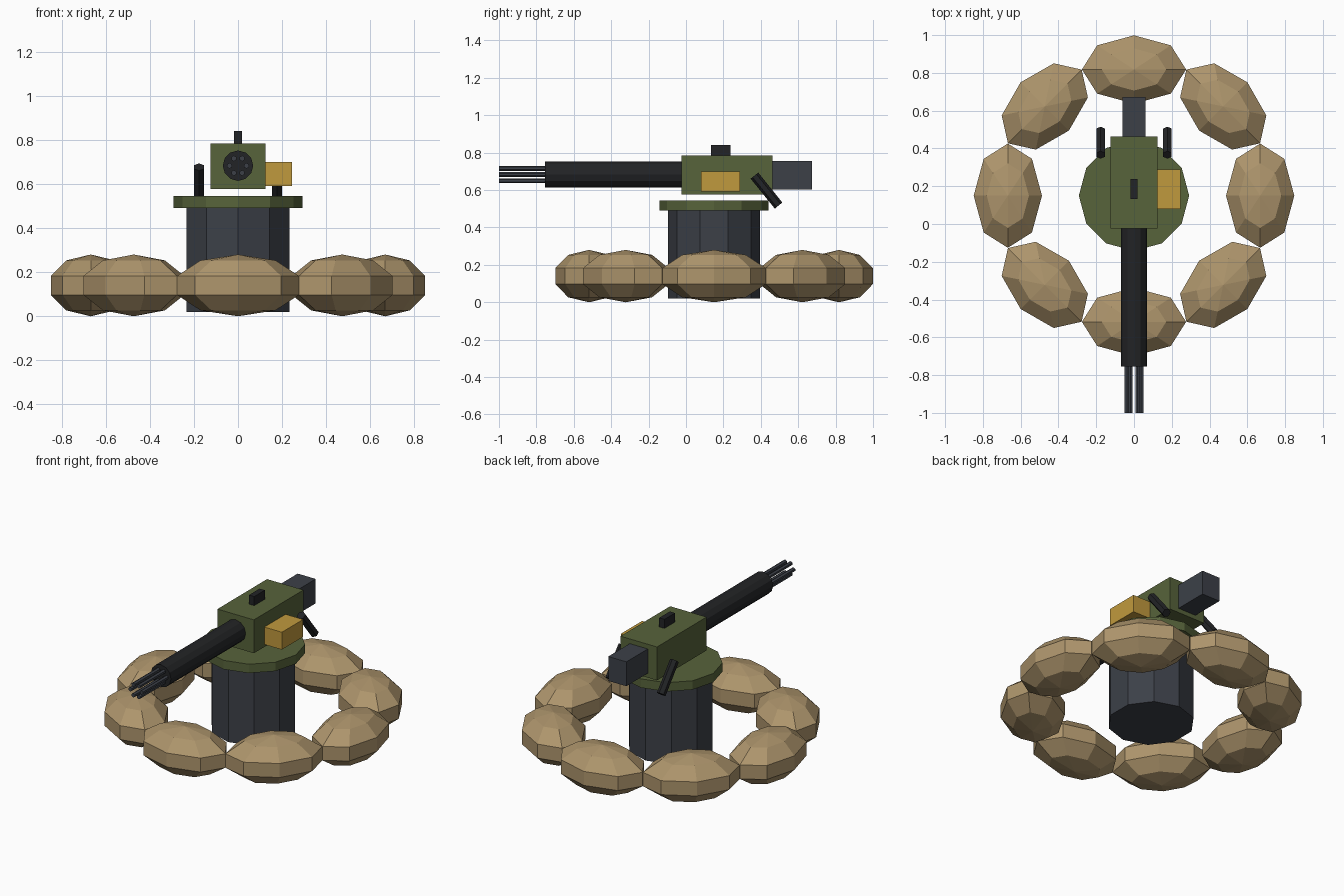
import bpy
from math import pi, sin, cos, radians
from mathutils import Vector

if "Cube" in bpy.data.objects:
    bpy.data.objects.remove(bpy.data.objects["Cube"])

CY = 0.15      # centre of the emplacement along y
BORE_Z = 0.683 # height of the barrel axis


def material(name, rgb):
    m = bpy.data.materials.new(name)
    m.diffuse_color = (*rgb, 1)
    m.use_nodes = True
    m.node_tree.nodes["Principled BSDF"].inputs["Base Color"].default_value = m.diffuse_color
    return m


TAN = material("sandbag_tan", (0.42, 0.30, 0.15))
OLIVE = material("olive", (0.095, 0.125, 0.043))
SLATE = material("slate", (0.045, 0.051, 0.064))
BLACK = material("gunmetal", (0.016, 0.017, 0.019))
YELLOW = material("ammo_yellow", (0.53, 0.32, 0.047))


def finish(name, mat):
    o = bpy.context.object
    o.name = name
    o.data.materials.append(mat)
    return o


def box(name, lo, hi, mat):
    lo, hi = Vector(lo), Vector(hi)
    bpy.ops.mesh.primitive_cube_add(size=1, location=(lo + hi) / 2)
    o = finish(name, mat)
    o.scale = hi - lo
    return o


def rod(name, a, b, r, sides, mat):
    a, b = Vector(a), Vector(b)
    d = b - a
    rot = (0, 0, 0) if d.x == d.y == 0 else (-math_angle(d), 0, 0)
    bpy.ops.mesh.primitive_cylinder_add(vertices=sides, radius=r, depth=d.length,
                                        location=(a + b) / 2, rotation=rot)
    return finish(name, mat)


def math_angle(d):
    # tilt from +z towards +y, for rods lying in the yz plane
    return Vector((0, 0, 1)).angle(d) * (1 if d.y > 0 else -1)


# Ring of eight sandbags
for i in range(8):
    a = i * pi / 4
    bpy.ops.mesh.primitive_uv_sphere_add(
        segments=8, ring_count=5, radius=1,
        location=(0.668 * cos(a), CY + 0.668 * sin(a), 0.14), rotation=(0, 0, a))
    finish(f"sandbag_{i + 1}", TAN).scale = (0.19, 0.29, 0.14)

# Pedestal and turntable
rod("pedestal", (0, CY, 0.02), (0, CY, 0.49), 0.245, 10, SLATE)
rod("turntable", (0, CY, 0.49), (0, CY, 0.545), 0.292, 12, OLIVE)

# Gun body with sight, rear motor and ammunition box
box("receiver", (-0.125, -0.023, 0.577), (0.125, 0.463, 0.784), OLIVE)
box("sight", (-0.018, 0.133, 0.784), (0.018, 0.237, 0.84), BLACK)
box("rear_motor", (-0.062, 0.463, 0.604), (0.062, 0.673, 0.755), SLATE)
box("ammo_box", (0.125, 0.08, 0.592), (0.245, 0.288, 0.70), YELLOW)

# Barrel shroud and six rotating barrels
rod("barrel_shroud", (0, -0.023, BORE_Z), (0, -0.755, BORE_Z), 0.069, 12, BLACK)
for i in range(6):
    x, z = 0.038 * cos(i * pi / 3), BORE_Z + 0.038 * sin(i * pi / 3)
    rod(f"barrel_{i + 1}", (x, -0.74, z), (x, -1.0, z), 0.013, 6, SLATE)

# Slanted grips on both sides
for side, x in (("left", -0.177), ("right", 0.177)):
    rod(f"{side}_grip", (x, 0.495, 0.517), (x, 0.366, 0.677), 0.026, 6, BLACK)
